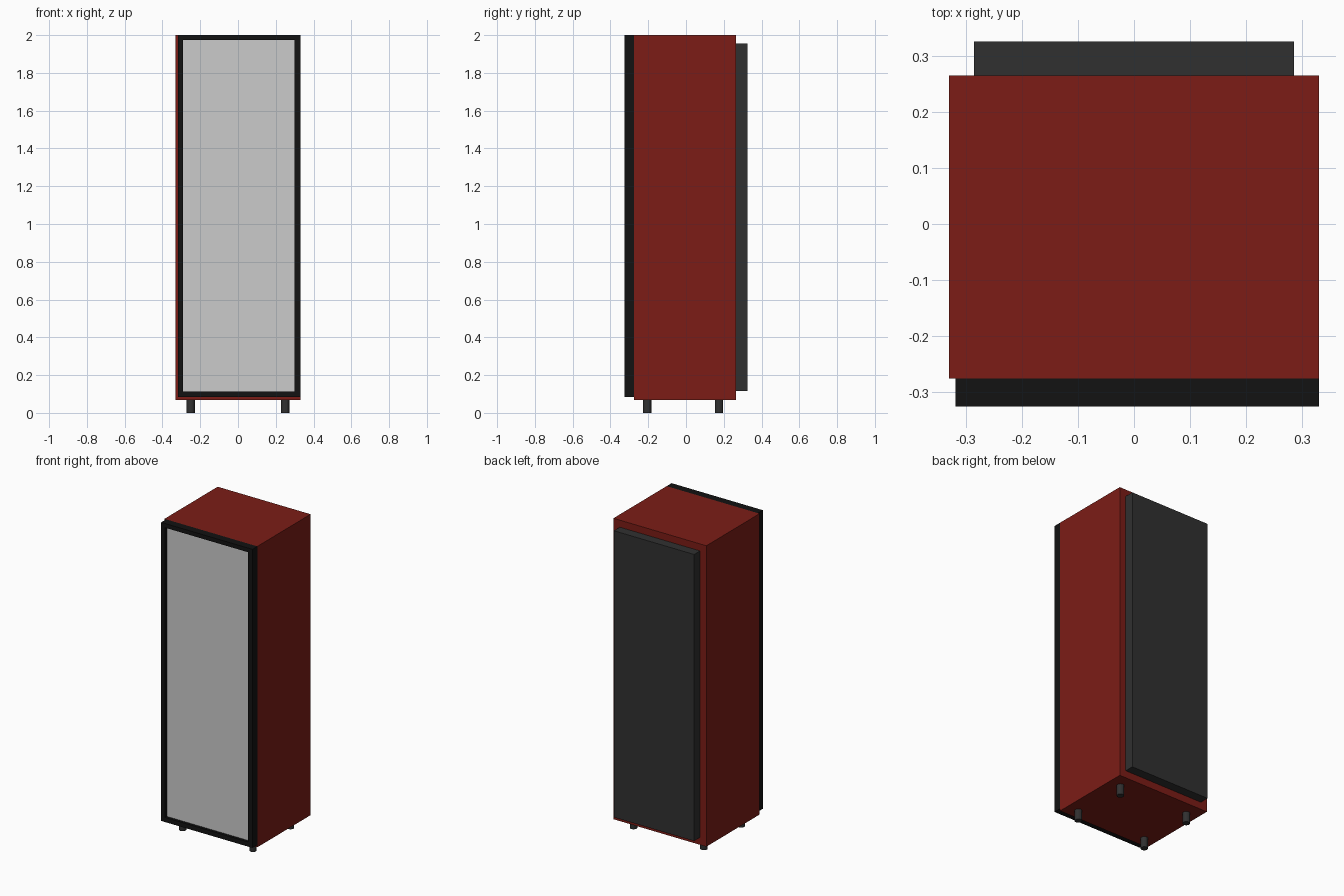
import bpy, bmesh
from mathutils import Matrix

if "Cube" in bpy.data.objects:
    bpy.data.objects.remove(bpy.data.objects["Cube"])


def material(name, rgb):
    m = bpy.data.materials.new(name)
    m.diffuse_color = (*rgb, 1)
    m.use_nodes = True
    m.node_tree.nodes["Principled BSDF"].inputs["Base Color"].default_value = m.diffuse_color
    return m


RED = material("dark_red", (0.20, 0.012, 0.008))
BLACK = material("black", (0.006, 0.006, 0.006))
CHARCOAL = material("charcoal", (0.03, 0.03, 0.03))


def finish(name, bm, mat=None):
    me = bpy.data.meshes.new(name)
    bmesh.ops.recalc_face_normals(bm, faces=bm.faces)
    bm.to_mesh(me)
    bm.free()
    ob = bpy.data.objects.new(name, me)
    bpy.context.collection.objects.link(ob)
    if mat:
        me.materials.append(mat)
    return ob


def box(name, x, y, z, mat=None):
    bm = bmesh.new()
    bmesh.ops.create_cube(bm, size=1)
    for v in bm.verts:
        v.co = [r[0] if c < 0 else r[1] for c, r in zip(v.co, (x, y, z))]
    return finish(name, bm, mat)


def frame(name, outer, inner, y, mat):
    """Rectangular ring in the xz plane, given as (x0, x1, z0, z1) twice."""
    bm = bmesh.new()
    rings = []
    for x0, x1, z0, z1 in (outer, inner):
        corners = ((x0, z0), (x1, z0), (x1, z1), (x0, z1))
        rings.append([bm.verts.new((cx, y[0], cz)) for cx, cz in corners])
    o, i = rings
    faces = [bm.faces.new((o[k], o[(k + 1) % 4], i[(k + 1) % 4], i[k])) for k in range(4)]
    new = bmesh.ops.extrude_face_region(bm, geom=faces, use_keep_orig=True)["geom"]
    moved = [g for g in new if isinstance(g, bmesh.types.BMVert)]
    bmesh.ops.translate(bm, verts=moved, vec=(0, y[1] - y[0], 0))
    return finish(name, bm, mat)


# Cabinet
box("cabinet", (-0.33, 0.33), (-0.275, 0.265), (0.068, 2.0), RED)

# Door frame, offset toward the right, with a slightly recessed window
frame("door_frame", (-0.318, 0.33, 0.083, 2.0), (-0.29, 0.30, 0.113, 1.973),
      (-0.325, -0.275), BLACK)
box("door_window", (-0.29, 0.30), (-0.308, -0.275), (0.113, 1.973))

# Rear panel
box("back_panel", (-0.285, 0.285), (0.265, 0.325), (0.115, 1.955), CHARCOAL)

# Feet
for side, x in (("left", -0.25), ("right", 0.25)):
    for end, y in (("front", -0.205), ("back", 0.175)):
        bm = bmesh.new()
        bmesh.ops.create_cone(bm, cap_ends=True, segments=16, radius1=0.022,
                              radius2=0.022, depth=0.068,
                              matrix=Matrix.Translation((x, y, 0.034)))
        finish(f"{end}_{side}_foot", bm, CHARCOAL)
